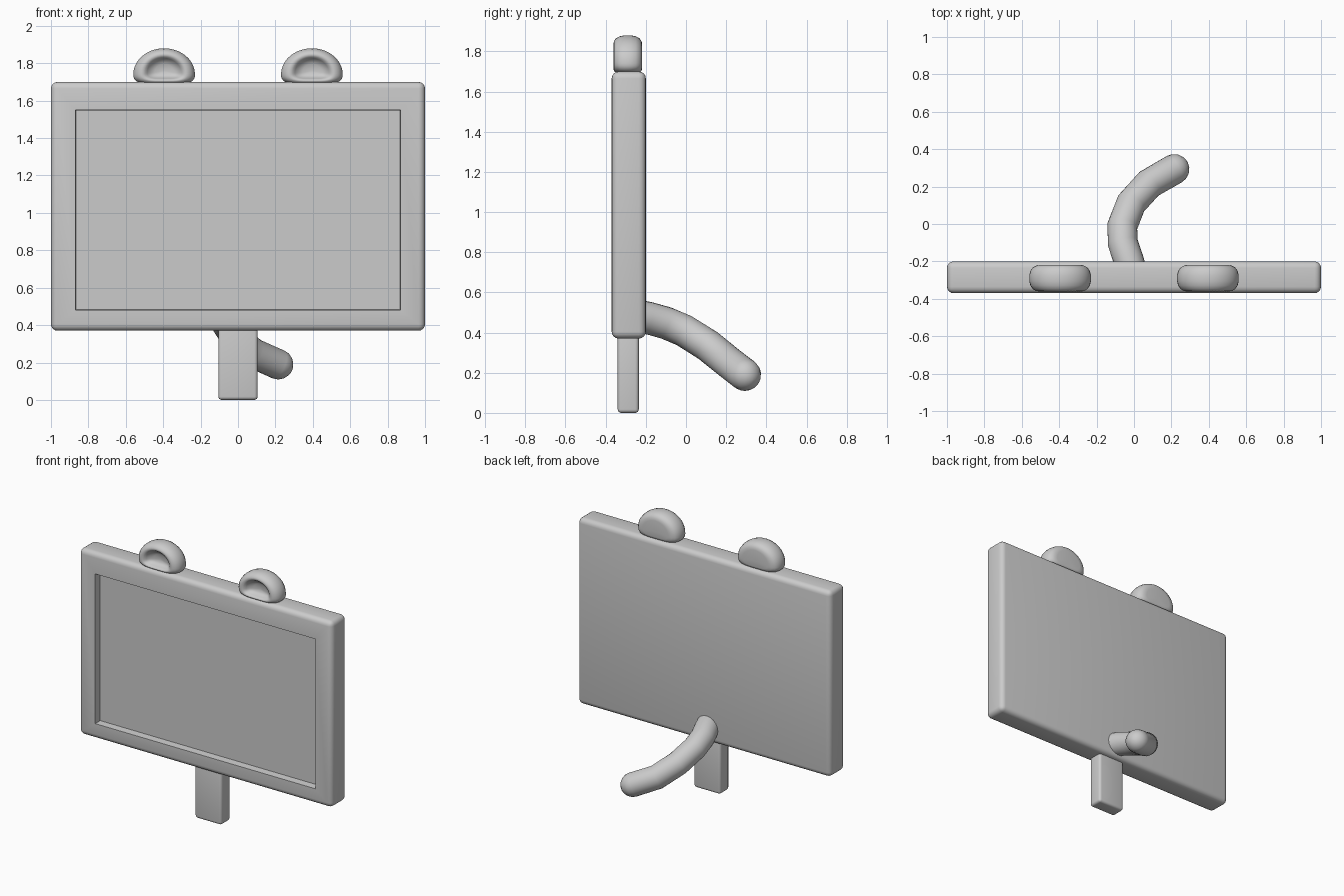
import bpy, bmesh, math
from mathutils import Vector

if "Cube" in bpy.data.objects:
    bpy.data.objects.remove(bpy.data.objects["Cube"])


def finish(name, bm, angle=40):
    bmesh.ops.recalc_face_normals(bm, faces=bm.faces)
    me = bpy.data.meshes.new(name)
    bm.to_mesh(me)
    bm.free()
    ob = bpy.data.objects.new(name, me)
    bpy.context.collection.objects.link(ob)
    bpy.ops.object.select_all(action='DESELECT')
    ob.select_set(True)
    bpy.context.view_layer.objects.active = ob
    bpy.ops.object.shade_smooth_by_angle(angle=math.radians(angle))
    return ob


def rounded_box(lo, hi, r):
    bm = bmesh.new()
    bmesh.ops.create_cube(bm, size=1)
    lo, hi = Vector(lo), Vector(hi)
    for v in bm.verts:
        v.co = (lo + hi) / 2 + v.co * (hi - lo)
    bmesh.ops.bevel(bm, geom=bm.edges[:], offset=r, segments=4,
                    profile=0.5, affect='EDGES')
    return bm


def skin(bm, rings):
    """Bridge rings of points and close both ends."""
    rows = [[bm.verts.new(p) for p in ring] for ring in rings]
    n = len(rows[0])
    for a, b in zip(rows, rows[1:]):
        for i in range(n):
            j = (i + 1) % n
            bm.faces.new((a[i], a[j], b[j], b[i]))
    bm.faces.new(rows[0])
    bm.faces.new(rows[-1])


# Board with a recessed panel on its front
R = 0.035
bm = rounded_box((-1, -0.37, 0.37), (1, -0.2, 1.70), R)
bm.normal_update()
front = max((f for f in bm.faces if f.normal.y < -0.99), key=lambda f: f.calc_area())
bmesh.ops.inset_region(bm, faces=[front], thickness=0.13 - R, use_even_offset=True)
for v in front.verts:
    v.co.z -= 0.02
bmesh.ops.inset_region(bm, faces=[front], thickness=0.004, use_even_offset=True)
for v in front.verts:
    v.co.y += 0.05
finish("board", bm, 35)

# Stand post
finish("post", rounded_box((-0.105, -0.34, 0), (0.105, -0.235, 0.42), 0.018))

# Rounded ears with a dished front: (scale, y) of each ring
EAR = [(0.05, -0.218), (0.6, -0.218), (0.75, -0.221), (0.88, -0.232), (0.96, -0.25),
       (1, -0.275), (1, -0.305), (0.96, -0.33), (0.88, -0.348), (0.78, -0.358),
       (0.7, -0.36), (0.62, -0.355), (0.55, -0.343), (0.46, -0.326),
       (0.3, -0.315), (0.05, -0.312)]


def ear_ring(cx, s, y, n=40):
    pts = []
    for i in range(n):
        t = 2 * math.pi * i / n
        c, k = math.cos(t), math.sin(t)
        if k >= 0:
            x, z = 0.165 * c, 0.14 * k
        else:
            x = 0.165 * math.copysign(abs(c) ** 0.5, c)
            z = -0.055 * abs(k) ** 0.8
        pts.append((cx + s * x, y, 1.76 + s * (z - 0.02)))
    return pts


for side, cx in (("left", -0.395), ("right", 0.395)):
    bm = bmesh.new()
    skin(bm, [ear_ring(cx, s, y) for s, y in EAR])
    finish(side + "_ear", bm, 60)

# Curved tail: tube along a path with a hemispherical tip
PATH = [Vector(p) for p in ((-0.01, -0.26, 0.485), (-0.03, -0.19, 0.473), (-0.06, -0.1, 0.448),
        (-0.062, -0.01, 0.41), (-0.015, 0.11, 0.335), (0.08, 0.215, 0.25),
        (0.215, 0.293, 0.19))]
RAD = 0.081
dirs = [(PATH[min(i + 1, len(PATH) - 1)] - PATH[max(i - 1, 0)]).normalized()
        for i in range(len(PATH))]
stations = [(p, d, RAD) for p, d in zip(PATH, dirs)]
for a in (20, 40, 60, 75, 87):
    a = math.radians(a)
    stations.append((PATH[-1] + dirs[-1] * RAD * math.sin(a), dirs[-1], RAD * math.cos(a)))
rings = []
for p, d, r in stations:
    u = d.cross(Vector((0, 0, 1))).normalized()
    w = u.cross(d)
    rings.append([p + r * (u * math.cos(t) + w * math.sin(t))
                  for t in (2 * math.pi * k / 20 for k in range(20))])
bm = bmesh.new()
skin(bm, rings)
finish("tail", bm, 50)
